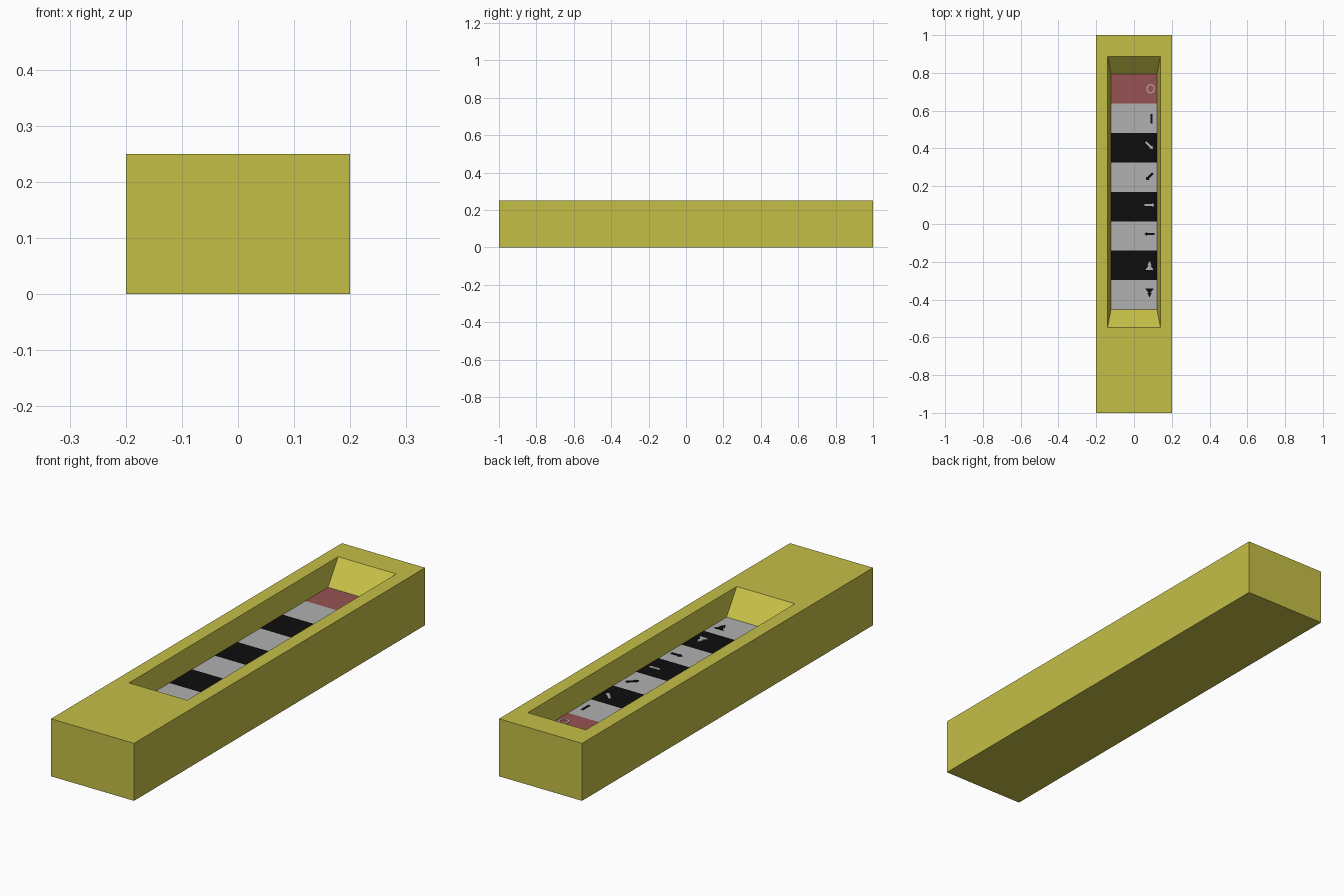
import bpy, bmesh, math

if "Cube" in bpy.data.objects:
    bpy.data.objects.remove(bpy.data.objects["Cube"])


def material(name, rgb):
    m = bpy.data.materials.new(name)
    m.diffuse_color = (*rgb, 1)
    m.use_nodes = True
    m.node_tree.nodes["Principled BSDF"].inputs["Base Color"].default_value = m.diffuse_color
    return m


YELLOW = material("yellow", (0.56, 0.52, 0.062))
PALE = material("pale_grey", (0.44, 0.44, 0.44))
BLACK = material("black", (0.004, 0.004, 0.004))
RED = material("dull_red", (0.31, 0.085, 0.085))


def loft(name, rings, mat, cap_start=False, cap_end=False):
    """Join counter-clockwise rings of points with quads."""
    bm = bmesh.new()
    vs = [[bm.verts.new(p) for p in r] for r in rings]
    n = len(vs[0])
    for a, b in zip(vs, vs[1:]):
        for i in range(n):
            j = (i + 1) % n
            bm.faces.new((a[i], a[j], b[j], b[i]))
    if cap_start:
        bm.faces.new(vs[0][::-1])
    if cap_end:
        bm.faces.new(vs[-1])
    me = bpy.data.meshes.new(name)
    bm.to_mesh(me)
    bm.free()
    me.materials.append(mat)
    ob = bpy.data.objects.new(name, me)
    bpy.context.collection.objects.link(ob)
    return ob


def rect(hx, y0, y1, z):
    return [(-hx, y0, z), (hx, y0, z), (hx, y1, z), (-hx, y1, z)]


# Block with a tapered tray sunk into the top
FLOOR, F0, F1 = 0.158, -0.453, 0.793
loft("tray_block", [rect(0.2, -1, 1, 0), rect(0.2, -1, 1, 0.25),
                    rect(0.14, -0.549, 0.888, 0.25),
                    rect(0.122, F0, F1, FLOOR)], YELLOW, cap_start=True)

# Eight floor panels, from the back to the front
step = (F1 - F0) / 8
for i in range(8):
    y1 = F1 - i * step
    mat = RED if i == 0 else (PALE if i % 2 else BLACK)
    loft(f"floor_panel_{i + 1}", [rect(0.122, y1 - step, y1, FLOOR)], mat, cap_end=True)


def marker(name, outline, x, y, degrees, mat):
    """Thin raised shape on the tray floor."""
    c, s = math.cos(math.radians(degrees)), math.sin(math.radians(degrees))
    flat = [(x + u * c - v * s, y + u * s + v * c) for u, v in outline]
    loft(name, [[(*p, FLOOR) for p in flat], [(*p, FLOOR + 0.002) for p in flat]],
         mat, cap_end=True)


def mirrored(half):
    """Tip on the axis, then one side, then its mirror image."""
    return half + [(u, -v) for u, v in reversed(half) if v]


bar = mirrored([(0.025, 0.0045), (-0.025, 0.0045)])
arrow = mirrored([(0.027, 0), (0.012, 0.012), (0.012, 0.006), (-0.026, 0.006)])
double = mirrored([(0.025, 0), (0.002, 0.012), (0.002, 0.004), (-0.022, 0.023)])

marker("bar_marker", bar, 0.093, 0.557, 90, BLACK)
marker("arrow_back_right", arrow, 0.081, 0.416, -45, PALE)
marker("arrow_front_left", arrow, 0.082, 0.251, 225, BLACK)
marker("arrow_right", arrow, 0.082, 0.100, 0, PALE)
marker("arrow_left", arrow, 0.082, -0.053, 180, BLACK)
marker("double_arrow_back", double, 0.082, -0.222, 90, PALE)
marker("double_arrow_front", double, 0.082, -0.364, 270, BLACK)


# Ring marker on the red panel
def ellipse(rx, ry, z):
    return [(0.088 + rx * math.cos(t * math.tau / 16),
             0.716 + ry * math.sin(t * math.tau / 16), z) for t in range(16)]


top = FLOOR + 0.002
loft("ring_marker", [ellipse(0.022, 0.025, FLOOR), ellipse(0.022, 0.025, top),
                     ellipse(0.016, 0.019, top), ellipse(0.016, 0.019, FLOOR)], PALE)
